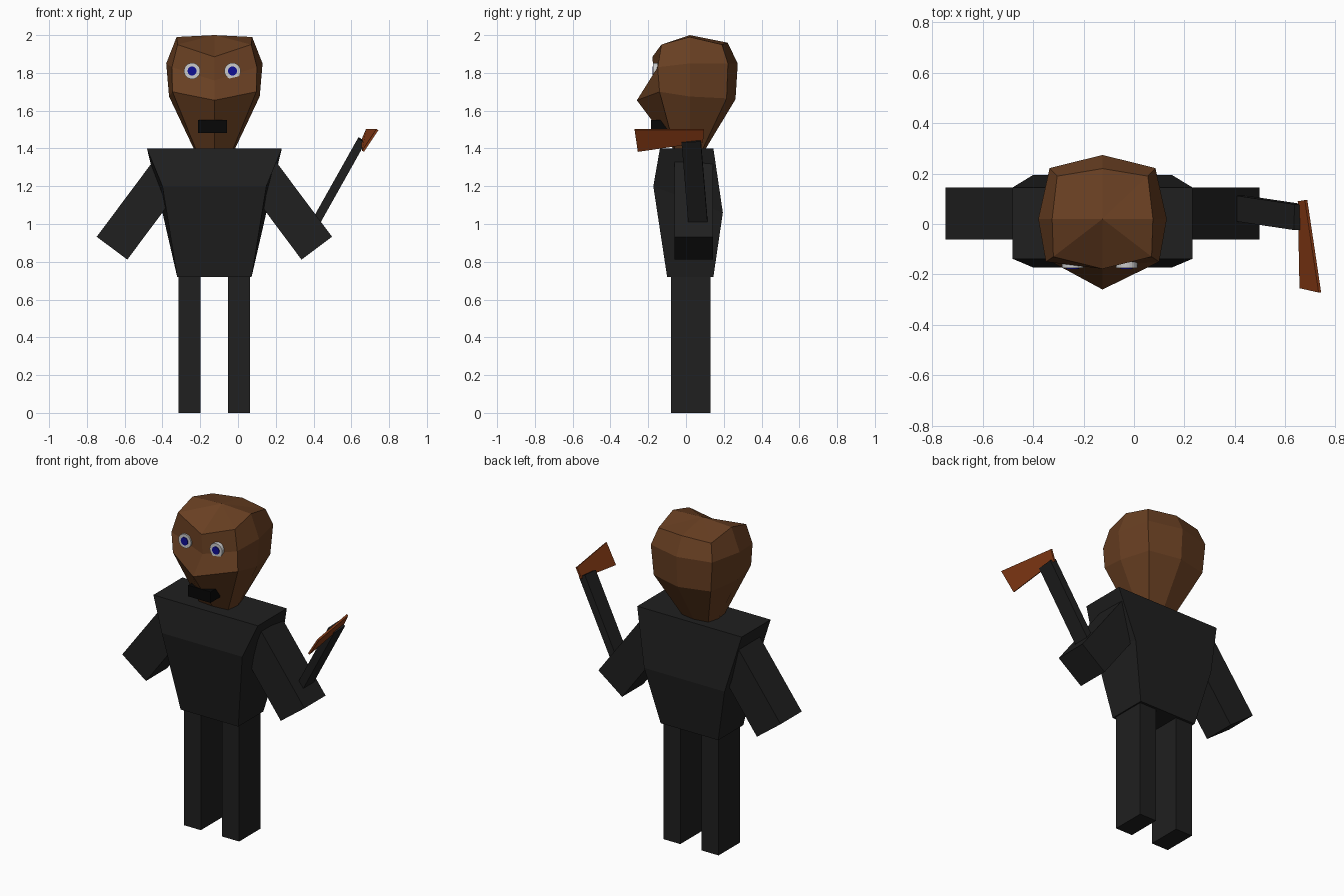
import bpy, bmesh
from math import pi
from mathutils import Vector

if "Cube" in bpy.data.objects:
    bpy.data.objects.remove(bpy.data.objects["Cube"])

CX = -0.125  # symmetry plane of the figure


def mat(name, *rgb):
    m = bpy.data.materials.new(name)
    m.diffuse_color = (*rgb, 1)
    m.use_nodes = True
    m.node_tree.nodes["Principled BSDF"].inputs["Base Color"].default_value = m.diffuse_color
    return m


CLOTH = mat("cloth", 0.014, 0.014, 0.014)
SKIN = mat("skin", 0.14, 0.05, 0.016)
WHITE = mat("eye_white", 0.6, 0.6, 0.6)
BLUE = mat("eye_blue", 0.005, 0.005, 0.3)
BLACK = mat("mouth_black", 0.002, 0.002, 0.002)
RUST = mat("blade_rust", 0.25, 0.045, 0.008)


def finish(name, bm, material):
    bmesh.ops.recalc_face_normals(bm, faces=bm.faces)
    me = bpy.data.meshes.new(name)
    bm.to_mesh(me)
    bm.free()
    me.materials.append(material)
    ob = bpy.data.objects.new(name, me)
    bpy.context.collection.objects.link(ob)
    return ob


def loft(name, rings, material, apex=None):
    """Skin closed rings of points; cap the ends, the last one with an apex if given."""
    bm = bmesh.new()
    vs = [[bm.verts.new(p) for p in r] for r in rings]
    n = len(vs[0])
    for a, b in zip(vs, vs[1:]):
        for i in range(n):
            j = (i + 1) % n
            bm.faces.new((a[i], a[j], b[j], b[i]))
    bm.faces.new(vs[0])
    if apex:
        tip = bm.verts.new(apex)
        for i in range(n):
            bm.faces.new((vs[-1][i], vs[-1][(i + 1) % n], tip))
    else:
        bm.faces.new(vs[-1])
    return finish(name, bm, material)


def beam(name, a, b, side, half_side, half_thick, material):
    """Box running from a to b; side is the direction of its broad face."""
    a, b = Vector(a), Vector(b)
    d = (b - a).normalized()
    s = Vector(side)
    s = (s - d * s.dot(d)).normalized() * half_side
    t = d.cross(s).normalized() * half_thick
    return loft(name, [[p + s + t, p - s + t, p - s - t, p + s - t] for p in (a, b)], material)


def disc(name, x, y0, y1, z, r, material):
    bpy.ops.mesh.primitive_cylinder_add(vertices=24, radius=r, depth=abs(y1 - y0),
                                        location=(x, (y0 + y1) / 2, z), rotation=(pi / 2, 0, 0))
    ob = bpy.context.object
    ob.name = name
    ob.data.materials.append(material)


# Torso: bottom, slanted chest line, shoulders (half width, front y/z, back y/z)
torso = [(0.197, -0.10, 0.72, 0.145, 0.72),
         (0.275, -0.173, 1.20, 0.195, 1.06),
         (0.357, -0.138, 1.40, 0.145, 1.40)]
loft("torso", [[(CX - w, fy, fz), (CX + w, fy, fz), (CX + w, by, bz), (CX - w, by, bz)]
               for w, fy, fz, by, bz in torso], CLOTH)

# Legs and arms
for s, side in ((-1, "left"), (1, "right")):
    x = CX + s * 0.131
    beam(side + "_leg", (x, 0.025, 0), (x, 0.025, 0.73), (0, 1, 0), 0.105, 0.058, CLOTH)
    beam(side + "_arm", (CX + s * 0.245, 0.041, 1.27), (CX + s * 0.542, 0.041, 0.872),
         (0, 1, 0), 0.103, 0.101, CLOTH)

# Head: eight-sided rings; front middle, front corner, side, back corner, back middle
head = [
    ((0, -0.07, 1.40), (0.10, -0.06, 1.40), (0.11, 0.02, 1.40), (0.09, 0.09, 1.40), (0, 0.105, 1.40)),
    ((0, -0.26, 1.655), (0.222, -0.14, 1.70), (0.24, 0.02, 1.675), (0.195, 0.215, 1.665), (0, 0.262, 1.66)),
    ((0, -0.168, 1.76), (0.225, -0.15, 1.83), (0.255, 0.02, 1.85), (0.21, 0.222, 1.85), (0, 0.274, 1.85)),
    ((0, -0.178, 1.885), (0.195, -0.13, 1.95), (0.20, 0.02, 1.99), (0.18, 0.19, 1.95), (0, 0.22, 1.96)),
]
rings = []
for r in head:
    half = [(CX + x, y, z) for x, y, z in r]
    mirror = [(CX - x, y, z) for x, y, z in r[3:0:-1]]
    rings.append(half + mirror)
loft("head", rings, SKIN, apex=(CX, 0.02, 2.0))

# Eyes
for s, side in ((-1, "left"), (1, "right")):
    x = -0.136 + s * 0.107
    disc(side + "_eye", x, -0.12, -0.174, 1.81, 0.043, WHITE)
    disc(side + "_pupil", x, -0.14, -0.178, 1.81, 0.024, BLUE)

# Mouth
beam("mouth", (-0.212, -0.14, 1.516), (-0.058, -0.14, 1.516), (0, 1, 0), 0.045, 0.034, BLACK)

# Hatchet: handle and thin flared blade
beam("hatchet_handle", (0.395, 0.066, 0.98), (0.656, 0.027, 1.445), (0, 1, 0), 0.051, 0.023, CLOTH)
blade = [(0.683, 0.095, 1.5), (0.738, -0.272, 1.5), (0.662, -0.255, 1.385), (0.655, 0.09, 1.435)]
off = Vector((0.005, 0, -0.003))
loft("hatchet_blade", [[Vector(p) - off for p in blade], [Vector(p) + off for p in blade]], RUST)
